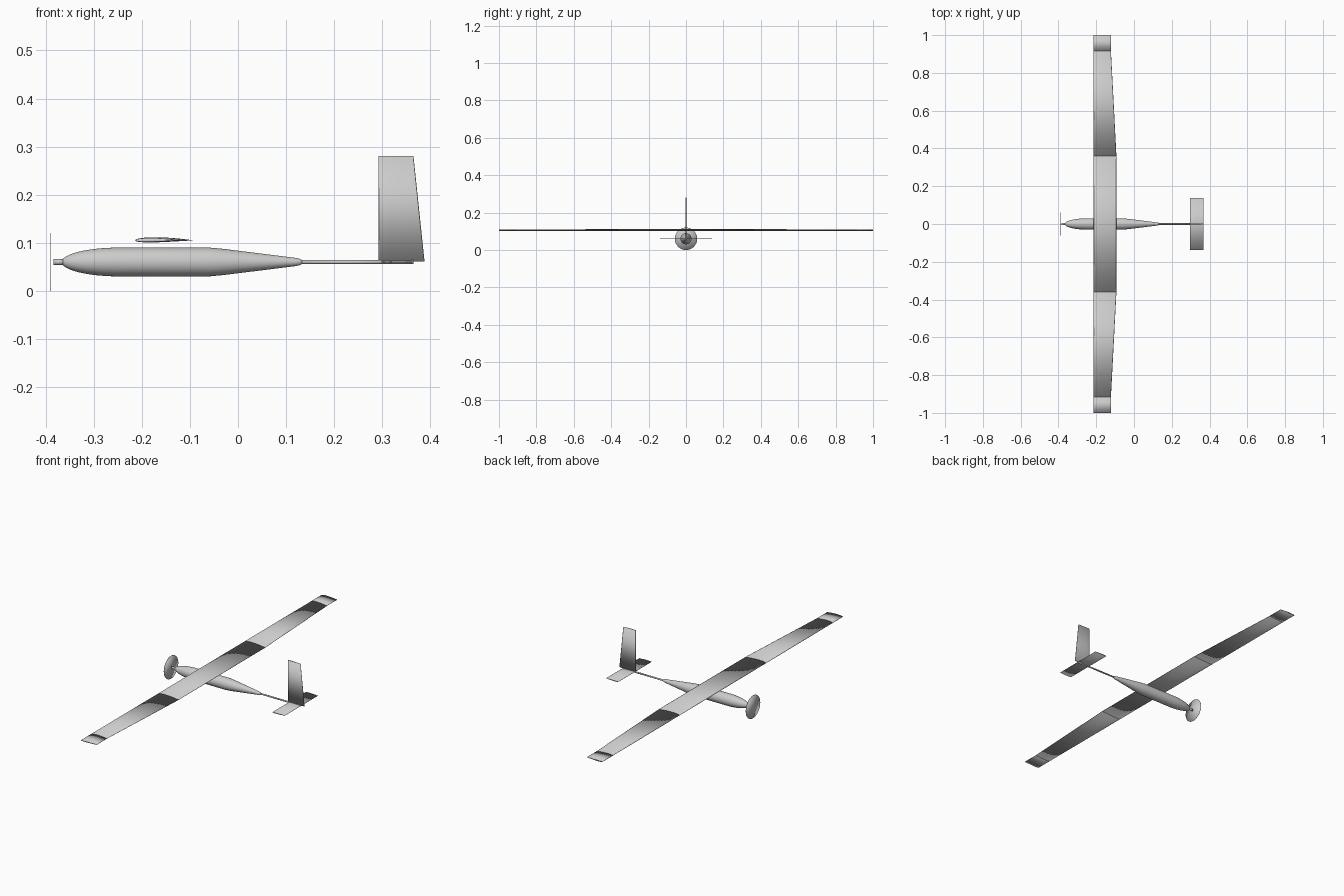
import bpy, bmesh, math
from mathutils import Vector

cube = bpy.data.objects.get("Cube")
if cube:
    bpy.data.objects.remove(cube, do_unlink=True)

# One flat colour for the whole airframe
grey = bpy.data.materials.new("light_grey")
grey.use_nodes = True
colour = (0.6, 0.6, 0.6, 1)
grey.diffuse_color = colour
grey.node_tree.nodes["Principled BSDF"].inputs["Base Color"].default_value = colour

AXIS_Z = 0.06
N = 32


def loft(name, rings):
    """Skin a closed solid through equal rings and shade it smooth, caps included."""
    bm = bmesh.new()
    loops = [[bm.verts.new(p) for p in ring] for ring in rings]
    for a, b in zip(loops, loops[1:]):
        for i in range(len(a)):
            j = (i + 1) % len(a)
            bm.faces.new((a[i], a[j], b[j], b[i]))
    bm.faces.new(loops[0][::-1])
    bm.faces.new(loops[-1])
    bmesh.ops.recalc_face_normals(bm, faces=bm.faces)
    for f in bm.faces:
        f.smooth = True
    mesh = bpy.data.meshes.new(name)
    bm.to_mesh(mesh)
    bm.free()
    mesh.materials.append(grey)
    obj = bpy.data.objects.new(name, mesh)
    bpy.context.collection.objects.link(obj)
    return obj


def lathe(name, profile):
    """Revolve (x, radius) pairs about the fuselage axis."""
    angles = [2 * math.pi * i / N for i in range(N)]
    return loft(name, [[Vector((x, r * math.cos(a), AXIS_Z + r * math.sin(a)))
                        for a in angles] for x, r in profile])


def half_thickness(u):
    """Rounded nose, fine trailing edge; peaks close to 0.5."""
    return 5 * (0.2969 * u**0.5 - 0.126 * u - 0.3516 * u**2
                + 0.2843 * u**3 - 0.1036 * u**4)


def section(lead, chord, thick, camber):
    """Closed airfoil outline as (x, offset) pairs."""
    us = [(1 - math.cos(math.pi * i / 12)) / 2 for i in range(13)]
    mid = lambda u: camber * 4 * u * (1 - u)
    upper = [(lead + chord * u, mid(u) + thick * half_thickness(u)) for u in us]
    lower = [(lead + chord * u, mid(u) - thick * half_thickness(u)) for u in us[1:-1]]
    return upper + lower[::-1]


def wing_ring(y, chord):
    s = chord / 0.121
    return [Vector((x, y, 0.105 + d))
            for x, d in section(-0.214, chord, 0.0108 * s, 0.0012 * s)]


# Fuselage pod with elliptical nose and tapering tail
nose = [(-0.247 - 0.12 * math.cos(t), max(0.03 * math.sin(t), 0.001))
        for t in [math.pi / 2 * i / 12 for i in range(13)]]
lathe("fuselage", nose + [(-0.06, 0.03), (-0.03, 0.0272), (0.04, 0.0185),
                          (0.12, 0.0085), (0.129, 0.0065), (0.135, 0.003)])
lathe("tail_boom", [(0.125, 0.004), (0.365, 0.004)])

# Motor shaft and spinning propeller disc
lathe("motor_shaft", [(-0.384, 0.006), (-0.36, 0.006)])
lathe("propeller_disc", [(-0.3905, 0.06), (-0.3895, 0.06)])

# Wing: centre panel, tapered outer panels, straight tips
loft("wing_centre", [wing_ring(-0.36, 0.121), wing_ring(0.36, 0.121)])
for side, s in (("left", 1), ("right", -1)):
    loft(f"wing_outer_{side}", [wing_ring(s * 0.36, 0.121), wing_ring(s * 0.915, 0.092)])
    loft(f"wing_tip_{side}", [wing_ring(s * 0.915, 0.092), wing_ring(s, 0.092)])

# Tailplane and swept fin
loft("tailplane", [[Vector((x, y, AXIS_Z + d)) for x, d in section(0.297, 0.072, 0.005, 0)]
                   for y in (-0.138, 0.138)])
loft("fin", [[Vector((x, d, z)) for x, d in section(0.292, chord, thick, 0)]
             for z, chord, thick in ((0.061, 0.096, 0.006), (0.28, 0.073, 0.005))])
